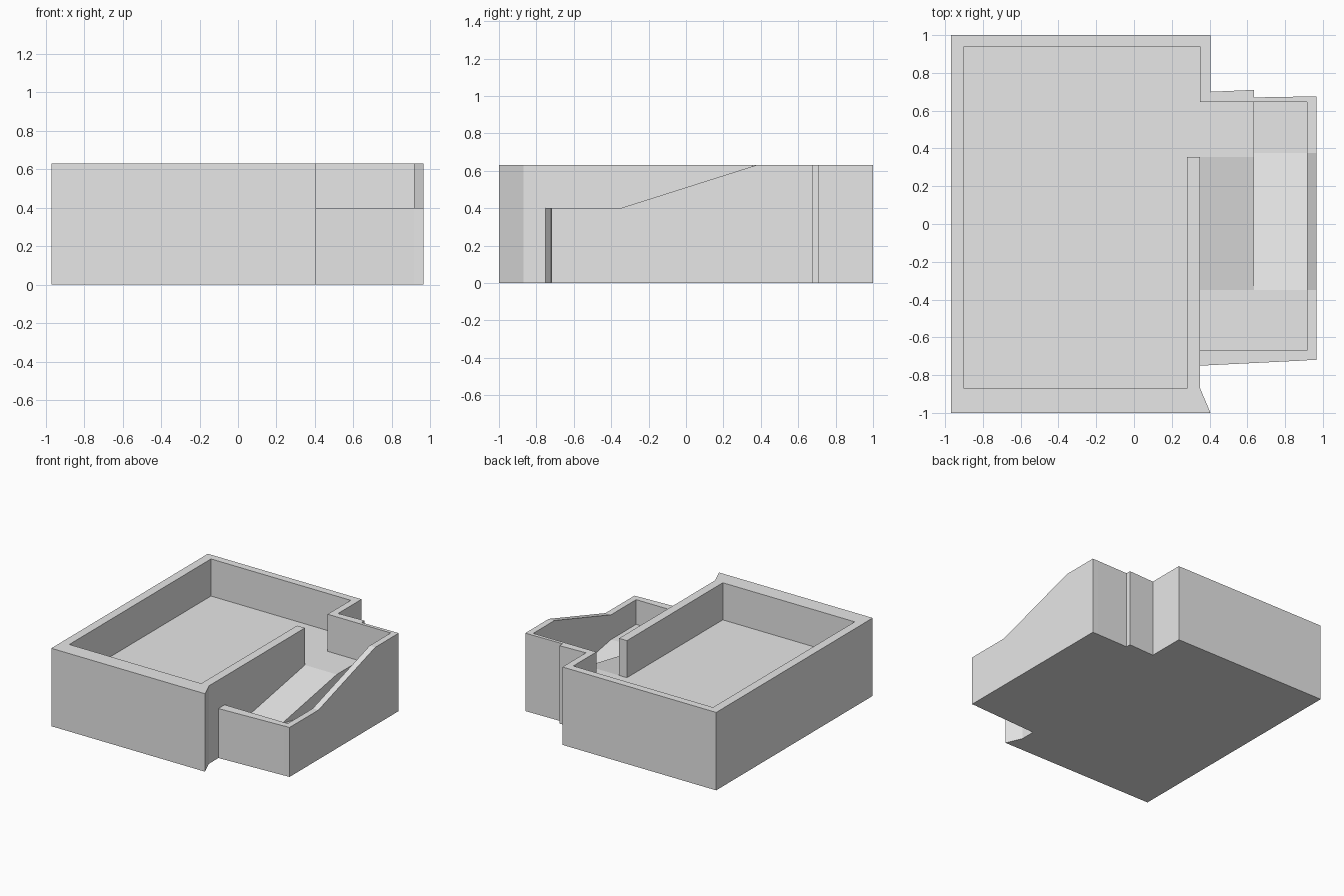
import bpy, bmesh
from mathutils import Vector

cube = bpy.data.objects.get("Cube")
if cube:
    bpy.data.objects.remove(cube, do_unlink=True)

# Single plain grey
grey = bpy.data.materials.new("plain_grey")
grey.use_nodes = True
COLOUR = (0.8, 0.8, 0.8, 1)
grey.diffuse_color = COLOUR
grey.node_tree.nodes["Principled BSDF"].inputs["Base Color"].default_value = COLOUR


def prism(name, points, offset):
    """Extrude a flat outline along an offset into a closed solid."""
    bm = bmesh.new()
    face = bm.faces.new([bm.verts.new(p) for p in points])
    out = bmesh.ops.extrude_face_region(bm, geom=[face], use_keep_orig=True)
    moved = [g for g in out["geom"] if isinstance(g, bmesh.types.BMVert)]
    bmesh.ops.translate(bm, verts=moved, vec=Vector(offset))
    bmesh.ops.recalc_face_normals(bm, faces=bm.faces)
    mesh = bpy.data.meshes.new(name)
    bm.to_mesh(mesh)
    bm.free()
    mesh.materials.append(grey)
    obj = bpy.data.objects.new(name, mesh)
    bpy.context.collection.objects.link(obj)
    return obj


def plan(name, outline, height):
    """Solid from a floor plan (x, y)."""
    return prism(name, [(x, y, 0) for x, y in outline], (0, 0, height))


def section(name, profile, x0, x1):
    """Solid from a side profile (y, z) spanning x0 to x1."""
    return prism(name, [(x0, y, z) for y, z in profile], (x1 - x0, 0, 0))


TOP, LOW_TOP = 0.63, 0.40              # wall heights
FLOOR, MID, LOW = 0.33, 0.20, 0.07     # floor levels
WALL_L, WALL_R = -0.90, 0.35           # inner faces of the main walls
SPLIT, SIDE_IN, SIDE_OUT = 0.635, 0.915, 0.965
RAMP_F, RAMP_B, BACK = -0.35, 0.355, 0.645
FRONT_IN = -0.67

# Main enclosure wall with partition and stepped rear corner
plan("main_wall", [
    (0.28, RAMP_B), (0.28, -0.87), (WALL_L, -0.87), (WALL_L, 0.94),
    (WALL_R, 0.94), (WALL_R, BACK), (SPLIT, BACK), (SPLIT, 0.71),
    (0.405, 0.70), (0.405, 1), (-0.97, 1), (-0.97, -1),
    (0.405, -1), (WALL_R, -0.87), (WALL_R, RAMP_B)], TOP)

# Main floor, running through the opening onto the upper landing
plan("main_floor", [
    (WALL_L, -0.87), (0.28, -0.87), (0.28, RAMP_B), (SPLIT, RAMP_B),
    (SPLIT, BACK), (WALL_R, BACK), (WALL_R, 0.94), (WALL_L, 0.94)], FLOOR)

# Upper ramp down to the front landing
section("upper_ramp", [(FRONT_IN, 0), (RAMP_B, 0), (RAMP_B, FLOOR),
                       (RAMP_F, MID), (FRONT_IN, MID)], WALL_R, SPLIT)

# Lower ramp from the front landing to the rear pit
section("lower_ramp", [(FRONT_IN, 0), (BACK, 0), (BACK, LOW), (0.375, LOW),
                       (RAMP_F, MID), (FRONT_IN, MID)], SPLIT, SIDE_IN)

# Outer walls around the ramps
section("ramp_side_wall", [(-0.72, 0), (0.675, 0), (0.675, TOP), (0.375, TOP),
                           (RAMP_F, LOW_TOP), (-0.72, LOW_TOP)], SIDE_IN, SIDE_OUT)
plan("ramp_front_wall", [(WALL_R, -0.75), (SIDE_IN, -0.722),
                         (SIDE_IN, FRONT_IN), (WALL_R, FRONT_IN)], LOW_TOP)
plan("ramp_back_wall", [(SPLIT, BACK), (SIDE_IN, BACK),
                        (SIDE_IN, 0.675), (SPLIT, 0.67)], TOP)
